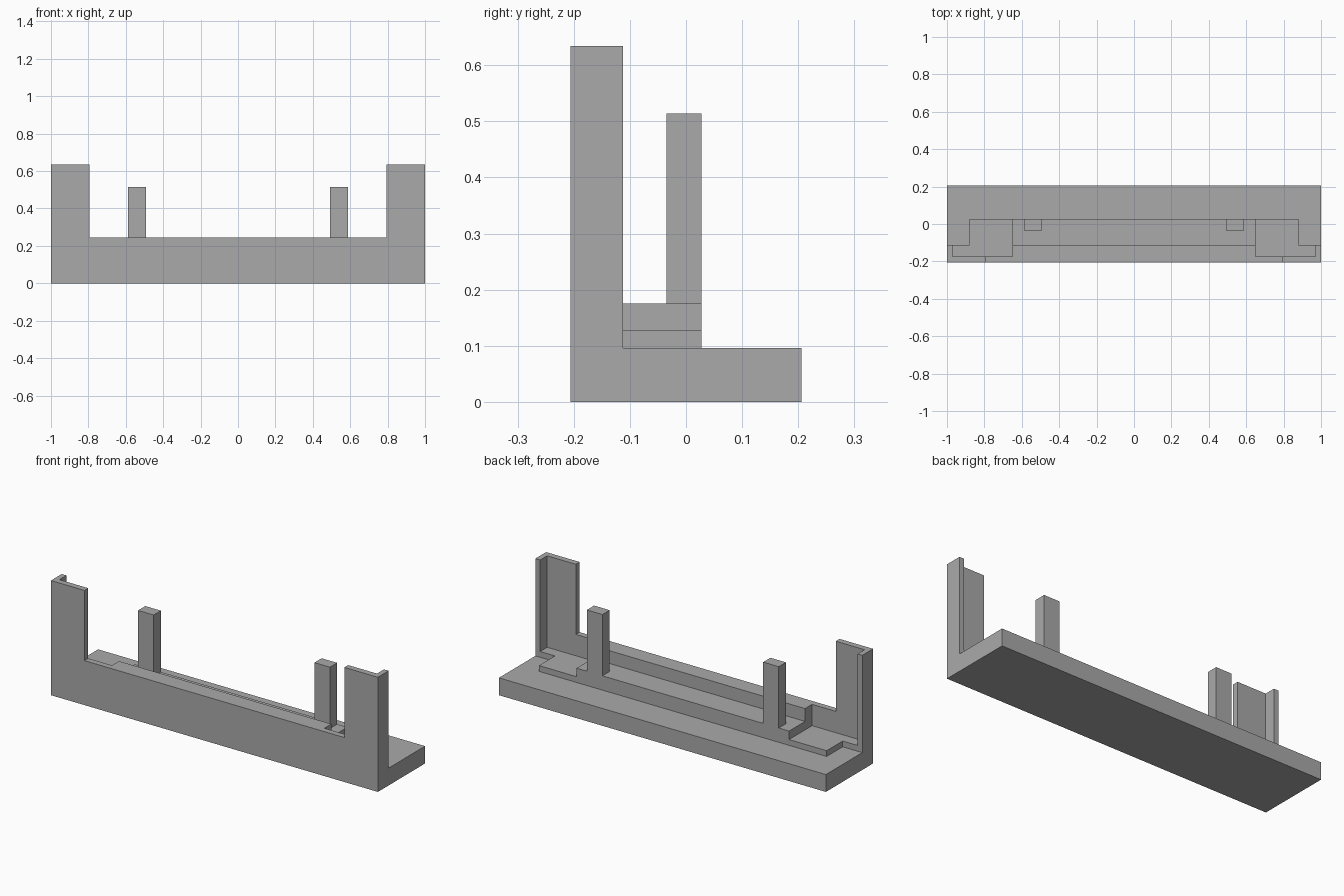
import bpy, bmesh, math

cube = bpy.data.objects.get("Cube")
if cube:
    bpy.data.objects.remove(cube, do_unlink=True)

grey = bpy.data.materials.new("plain grey")
grey.use_nodes = True
grey.diffuse_color = (0.4, 0.4, 0.4, 1)
grey.node_tree.nodes["Principled BSDF"].inputs["Base Color"].default_value = grey.diffuse_color

# Shared levels: depth (y) and height (z)
FRONT, PANEL_BACK, WALL_BACK, LEDGE_BACK, BACK = -0.206, -0.173, -0.112, 0.028, 0.206
BASE_TOP, LOW_LEDGE, HIGH_LEDGE, WALL_TOP, POST_TOP, TOP = 0.096, 0.128, 0.175, 0.246, 0.514, 0.634
INNER, LEDGE_END, FLANGE, WING = 0.65, 0.88, 0.971, 0.795


def prism(name, outline, y0, y1):
    """Extrude a front (x, z) outline from y0 back to y1."""
    bm = bmesh.new()
    face = bm.faces.new([bm.verts.new((x, y0, z)) for x, z in outline])
    new = bmesh.ops.extrude_face_region(bm, geom=[face])["geom"]
    verts = [g for g in new if isinstance(g, bmesh.types.BMVert)]
    bmesh.ops.translate(bm, verts=verts, vec=(0, y1 - y0, 0))
    bmesh.ops.recalc_face_normals(bm, faces=bm.faces)
    mesh = bpy.data.meshes.new(name)
    bm.to_mesh(mesh)
    bm.free()
    mesh.materials.append(grey)
    obj = bpy.data.objects.new(name, mesh)
    bpy.context.collection.objects.link(obj)
    return obj


def box(name, x0, x1, y0, y1, z0, z1):
    return prism(name, [(x0, z0), (x1, z0), (x1, z1), (x0, z1)], y0, y1)


def merge(target, parts):
    """Fuse the parts into the target and clean up flat seams."""
    for part in parts:
        mod = target.modifiers.new("union", "BOOLEAN")
        mod.operation, mod.solver, mod.object = "UNION", "EXACT", part
        graph = bpy.context.evaluated_depsgraph_get()
        mesh = bpy.data.meshes.new_from_object(target.evaluated_get(graph))
        target.modifiers.clear()
        target.data = mesh
        bpy.data.objects.remove(part, do_unlink=True)
    bm = bmesh.new()
    bm.from_mesh(target.data)
    bmesh.ops.remove_doubles(bm, verts=bm.verts, dist=0.0001)
    bmesh.ops.dissolve_limit(bm, angle_limit=math.radians(1), verts=bm.verts, edges=bm.edges)
    bm.to_mesh(target.data)
    bm.free()


# Base slab, fused with everything that grows out of it
body = box("base_body", -1, 1, FRONT, BACK, 0, BASE_TOP)

# U-shaped front panel with two tall wings
panel = prism("front_panel", [(-1, 0), (1, 0), (1, TOP), (WING, TOP), (WING, WALL_TOP),
                              (-WING, WALL_TOP), (-WING, TOP), (-1, TOP)], FRONT, PANEL_BACK)

# Thick middle wall, pocket floors and stepped ledge
parts = [
    panel,
    box("pocket_floor", -1, 1, FRONT, WALL_BACK, 0, LOW_LEDGE),
    box("low_ledge", -LEDGE_END, LEDGE_END, FRONT, LEDGE_BACK, 0, LOW_LEDGE),
    box("high_ledge", -INNER, INNER, FRONT, LEDGE_BACK, 0, HIGH_LEDGE),
    box("middle_wall", -INNER, INNER, FRONT, WALL_BACK, 0, WALL_TOP),
]

# End flanges and upright posts on both sides
for side in (-1, 1):
    for name, a, b, y0, y1, top in (("end_flange", FLANGE, 1, FRONT, WALL_BACK, TOP),
                                    ("post", 0.492, 0.587, -0.035, LEDGE_BACK, POST_TOP)):
        x0, x1 = sorted((side * a, side * b))
        parts.append(box(name, x0, x1, y0, y1, 0, top))

merge(body, parts)
